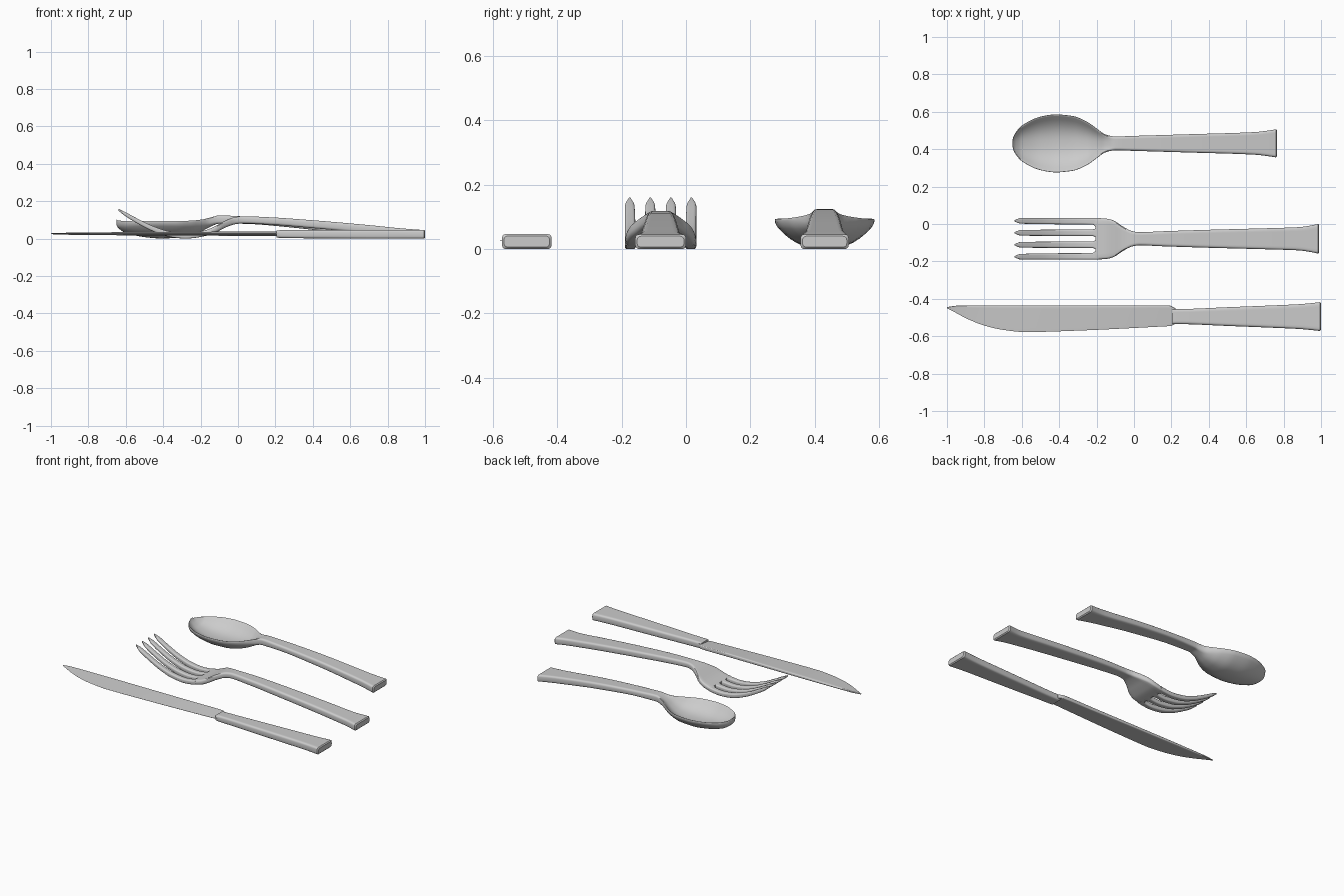
import bpy, bmesh, math

if "Cube" in bpy.data.objects:
    bpy.data.objects.remove(bpy.data.objects["Cube"])


def resample(rows, n):
    """Overshoot-free smooth interpolation through station rows (first column is x)."""
    def tangents(col):
        s = [(rows[i + 1][col] - rows[i][col]) / (rows[i + 1][0] - rows[i][0])
             for i in range(len(rows) - 1)]
        mid = [2 * a * b / (a + b) if a * b > 0 else 0 for a, b in zip(s, s[1:])]
        return [s[0]] + mid + [s[-1]]

    tans = [tangents(c) for c in range(len(rows[0]))]
    out = []
    for i in range(len(rows) - 1):
        a, b = rows[i], rows[i + 1]
        dx = b[0] - a[0]
        for k in range(n):
            t = k / n
            row = [a[0] + dx * t]
            for c in range(1, len(a)):
                row.append((2*t**3 - 3*t**2 + 1) * a[c] + (t**3 - 2*t**2 + t) * dx * tans[c][i]
                           + (3*t**2 - 2*t**3) * b[c] + (t**3 - t**2) * dx * tans[c][i + 1])
            out.append(row)
    out.append(list(rows[-1]))
    return out


def loft(name, rows, radius=0.012, n=4, cols=10, wedge=False, soft_end=0.0):
    """Sweep a rounded section along x. Row: x, centre y, half width, z top, z bottom, dish."""
    rows = resample(rows, n)
    if soft_end:
        x, c, hw, zt, zb, d = rows[-1]
        e = soft_end
        rows[-1][0] = x - e
        rows.append([x, c, hw - e, zt - e, zb + e, d])
    bm = bmesh.new()
    rings = []
    for x, c, hw, zt, zb, dish in rows:
        zc, h = (zt + zb) / 2, (zt - zb) / 2
        r = min(radius, hw * 0.6, h * 0.9)
        half = []
        for k in range(4):                       # rounded right corner
            a = math.radians(30 * k)
            half.append((hw - r + r * math.cos(a), h - r + r * math.sin(a)))
        for k in range(1, cols):                 # flat face
            half.append(((hw - r) * (1 - 2 * k / cols), h))
        for k in range(4):                       # rounded left corner
            a = math.radians(90 + 30 * k)
            half.append((-hw + r + r * math.cos(a), h - r + r * math.sin(a)))
        ring = []
        for y, z in half + [(-y, -z) for y, z in half]:
            u = y / hw
            k = 0.12 + 0.44 * (u + 1) if wedge else 1
            ring.append(bm.verts.new((x, c + y, zc + z * k + dish * abs(u) ** 2.5)))
        rings.append(ring)
    m = len(rings[0])
    for p, q in zip(rings, rings[1:]):
        for i in range(m):
            bm.faces.new((p[i], p[(i + 1) % m], q[(i + 1) % m], q[i]))
    bm.faces.new(rings[0])
    bm.faces.new(rings[-1][::-1])
    bmesh.ops.recalc_face_normals(bm, faces=bm.faces)
    me = bpy.data.meshes.new(name)
    bm.to_mesh(me)
    bm.free()
    ob = bpy.data.objects.new(name, me)
    bpy.context.collection.objects.link(ob)
    bpy.ops.object.select_all(action='DESELECT')
    ob.select_set(True)
    bpy.context.view_layer.objects.active = ob
    bpy.ops.object.shade_smooth_by_angle(angle=math.radians(35))
    return ob


# Knife: blade outline given as spine y, edge y, half thickness
blade = [(-1.0, -.444, -.450, .003), (-.95, -.437, -.476, .005), (-.9, -.436, -.503, .006),
         (-.8, -.435, -.543, .007), (-.7, -.435, -.566, .008), (-.58, -.435, -.578, .009),
         (-.3, -.435, -.570, .010), (0, -.436, -.556, .012), (.19, -.436, -.546, .013),
         (.225, -.453, -.532, .013)]
loft("knife_blade", [(x, (a + b) / 2, (a - b) / 2, .026 + h, .026 - h, 0) for x, a, b, h in blade],
     radius=.006, wedge=True)
grip = [(.205, .041, .043, .006), (.23, .040, .045, .003), (.5, .050, .046, .001),
        (.75, .060, .047, 0), (.88, .066, .047, 0), (1.0, .077, .047, 0)]
loft("knife_handle", [(x, -.495, w, t, b, 0) for x, w, t, b in grip], soft_end=.006)

# Fork: handle and palm in one sweep
FY = -.079
fork = [(-.205, .111, .036, .008), (-.15, .108, .053, .020), (-.11, .098, .073, .037),
        (-.06, .066, .100, .062), (-.01, .041, .116, .078), (.03, .035, .119, .081),
        (.15, .040, .115, .076), (.4, .048, .098, .056), (.7, .056, .072, .028),
        (.88, .062, .054, .009), (.99, .079, .046, 0)]
loft("fork_handle", [(x, FY, w, t, b, 0) for x, w, t, b in fork], soft_end=.006)

# Fork tines: flared roots, pointed tips
tine = [(-.64, .003, .160, .150), (-.605, .015, .143, .122), (-.54, .016, .108, .082),
        (-.45, .0165, .065, .037), (-.36, .017, .037, .008), (-.28, .017, .028, 0),
        (-.22, .018, .033, .005), (-.205, .024, .036, .008), (-.19, .033, .040, .011)]
for i, off in enumerate((-.096, -.032, .032, .096)):
    rows = []
    for x, w, t, b in tine:
        # outer tines flare only towards the inside
        shift = max(0, w - .015) if abs(off) > .05 else 0
        rows.append((x, FY + off - math.copysign(shift, off), w, t, b, 0))
    loft(f"fork_tine_{i + 1}", rows, radius=.008, cols=4)

# Spoon: dished bowl flowing into the handle
spoon = [(-.65, .015, .105, .072, 0), (-.645, .035, .095, .063, .008), (-.63, .062, .078, .048, .025),
         (-.6, .095, .058, .030, .044), (-.5, .143, .030, .008, .071), (-.42, .155, .024, .001, .077),
         (-.33, .147, .027, .003, .074), (-.25, .115, .045, .018, .059), (-.2, .080, .070, .036, .039),
         (-.15, .047, .105, .062, .012), (-.1, .037, .124, .080, 0), (0, .040, .120, .080, 0),
         (.3, .049, .099, .058, 0), (.64, .060, .061, .015, 0), (.765, .075, .046, 0, 0)]
loft("spoon", [(x, .431, w, t, b, d) for x, w, t, b, d in spoon], cols=16, soft_end=.006)
